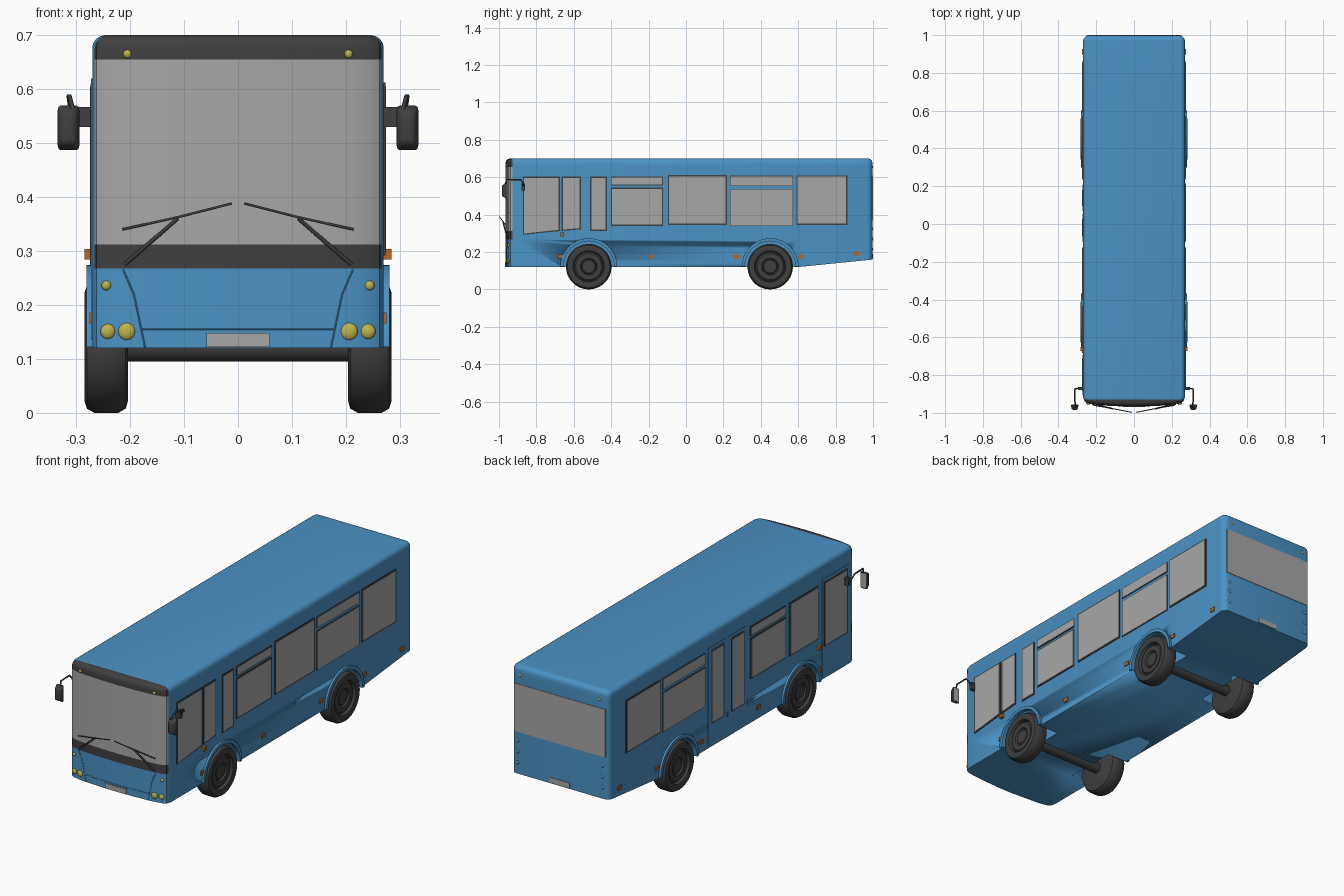
import bpy, bmesh, math
from mathutils import Vector, Matrix

if "Cube" in bpy.data.objects:
    bpy.data.objects.remove(bpy.data.objects["Cube"])


def material(name, r, g, b):
    m = bpy.data.materials.new(name)
    m.diffuse_color = (r, g, b, 1)
    m.use_nodes = True
    m.node_tree.nodes["Principled BSDF"].inputs["Base Color"].default_value = m.diffuse_color
    return m


BLUE = material("blue paint", 0.07, 0.29, 0.56)
GLASS = material("grey glass", 0.39, 0.39, 0.39)
DARK = material("dark trim", 0.05, 0.05, 0.05)
YELLOW = material("yellow lamp", 0.52, 0.46, 0.07)
ORANGE = material("orange marker", 0.5, 0.13, 0.015)

HW = 0.27                      # body half width
AXLES = (-0.52, 0.45)
WHEEL_R = 0.122
FRONT = [(0, -0.965), (0.1, -0.963), (0.2, -0.956), (0.245, -0.948),
         (0.262, -0.938), (HW, -0.915)]


def front_y(x):
    """Depth of the curved front at a given x."""
    x = abs(x)
    for (x0, y0), (x1, y1) in zip(FRONT, FRONT[1:]):
        if x <= x1:
            return y0 + (y1 - y0) * (x - x0) / (x1 - x0)
    return FRONT[-1][1]


def finish(name, bm, mats, angle=35):
    bmesh.ops.recalc_face_normals(bm, faces=bm.faces)
    me = bpy.data.meshes.new(name)
    bm.to_mesh(me)
    bm.free()
    ob = bpy.data.objects.new(name, me)
    bpy.context.collection.objects.link(ob)
    for m in mats:
        me.materials.append(m)
    bpy.ops.object.select_all(action='DESELECT')
    ob.select_set(True)
    bpy.context.view_layer.objects.active = ob
    bpy.ops.object.shade_smooth_by_angle(angle=math.radians(angle))
    return ob


def prism(name, outline, x0, x1, mat):
    """Side outline of (y, z) points extruded along x."""
    bm = bmesh.new()
    f = bm.faces.new([bm.verts.new((x0, y, z)) for y, z in outline])
    r = bmesh.ops.extrude_face_region(bm, geom=[f])
    verts = [v for v in r["geom"] if isinstance(v, bmesh.types.BMVert)]
    bmesh.ops.translate(bm, verts=verts, vec=(x1 - x0, 0, 0))
    return finish(name, bm, [mat])


def box(name, lo, hi, mat):
    return prism(name, [(lo[1], lo[2]), (hi[1], lo[2]), (hi[1], hi[2]), (lo[1], hi[2])],
                 lo[0], hi[0], mat)


def arc(cy, cz, r, a0, a1, n):
    return [(cy + r * math.cos(a0 + (a1 - a0) * i / n),
             cz + r * math.sin(a0 + (a1 - a0) * i / n)) for i in range(n + 1)]


def tube(name, pts, r, mat):
    cu = bpy.data.curves.new(name, 'CURVE')
    cu.dimensions = '3D'
    cu.bevel_depth = r
    cu.bevel_resolution = 1
    cu.use_fill_caps = True
    sp = cu.splines.new('POLY')
    sp.points.add(len(pts) - 1)
    for p, q in zip(sp.points, pts):
        p.co = (*q, 1)
    ob = bpy.data.objects.new(name, cu)
    bpy.context.collection.objects.link(ob)
    cu.materials.append(mat)
    bpy.ops.object.select_all(action='DESELECT')
    ob.select_set(True)
    bpy.context.view_layer.objects.active = ob
    bpy.ops.object.convert(target='MESH')


def lamp(name, x, y, z, r, mat, depth=0.007):
    bm = bmesh.new()
    bmesh.ops.create_uvsphere(bm, u_segments=16, v_segments=8, radius=1,
                              matrix=Matrix.Translation((x, y, z)) @ Matrix.Diagonal((r, depth, r, 1)))
    finish(name, bm, [mat], 60)


def window(name, s, y0, y1, z0, z1, tilt=0.0, rim=0.007):
    """Dark frame plate with a glass plate; tilt raises the rear lower corner."""
    def quad(m):
        return [(y0 + m, z0 + m), (y1 - m, z0 + tilt + m), (y1 - m, z1 - m), (y0 + m, z1 - m)]
    prism(name + "_frame", quad(0), s * (HW - 0.002), s * (HW + 0.003), DARK)
    prism(name + "_glass", quad(rim), s * (HW - 0.002), s * (HW + 0.0045), GLASS)


# Body: plan outline extruded up, roof edge rounded, tail underside raised
R = 0.03
plan = FRONT + arc(HW - R, 0.997 - R, R, 0, math.pi / 2, 5)
plan += [(-x, y) for x, y in reversed(plan) if x > 0]
bm = bmesh.new()
base = bm.faces.new([bm.verts.new((x, y, 0.12)) for x, y in plan])
res = bmesh.ops.extrude_face_region(bm, geom=[base])
bmesh.ops.translate(bm, verts=[v for v in res["geom"] if isinstance(v, bmesh.types.BMVert)],
                    vec=(0, 0, 0.58))
rim = [e for e in bm.edges if all(v.co.z > 0.69 for v in e.verts)]
bmesh.ops.bevel(bm, geom=rim, offset=0.024, segments=4, profile=0.5, affect='EDGES')
for co, no in [((0, 0, 0.268), (0, 0, 1)), ((0, 0, 0.312), (0, 0, 1)), ((0, 0, 0.655), (0, 0, 1)),
               ((0, -0.928, 0), (0, 1, 0)), ((0, 0.6, 0), (0, 1, 0))]:
    bmesh.ops.bisect_plane(bm, geom=bm.verts[:] + bm.edges[:] + bm.faces[:],
                           plane_co=co, plane_no=no)
for v in bm.verts:
    if v.co.z < 0.13 and v.co.y > 0.6:
        v.co.z += 0.04 * (v.co.y - 0.6) / 0.4
for f in bm.faces:
    c = f.calc_center_median()
    if c.y < -0.928 and c.z > 0.268:
        f.material_index = 1 if 0.312 < c.z < 0.655 and abs(c.x) < 0.264 else 2
body = finish("bus_body", bm, [BLUE, GLASS, DARK], 30)

# Wheel wells cut out of the body
for y in AXLES:
    for s in (1, -1):
        cut = prism("wheel_well_cutter", arc(y, WHEEL_R, 0.138, 0, 2 * math.pi, 40)[:-1],
                    s * 0.16, s * 0.32, BLUE)
        cut.hide_render = True
        mod = body.modifiers.new("well", 'BOOLEAN')
        mod.operation, mod.solver, mod.object = 'DIFFERENCE', 'EXACT', cut
        bpy.context.view_layer.objects.active = body
        bpy.ops.object.modifier_apply(modifier=mod.name)
        bpy.data.objects.remove(cut)

# Wheels, arches and axles
TYRE = [(0, 0.268), (0.034, 0.268), (0.04, 0.262), (0.045, 0.272), (0.07, 0.272), (0.078, 0.264),
        (0.084, 0.279), (0.102, 0.284), (0.114, 0.28), (WHEEL_R, 0.266), (WHEEL_R, 0.222),
        (0.114, 0.208), (0.1, 0.204), (0, 0.204)]
for end, y in zip(("front", "rear"), AXLES):
    prism(end + "_axle", arc(y, WHEEL_R, 0.027, 0, 2 * math.pi, 16)[:-1], -0.21, 0.21, DARK)
    for s in (1, -1):
        bm = bmesh.new()
        vs = [bm.verts.new((s * x, y, WHEEL_R + r)) for r, x in TYRE]
        es = [bm.edges.new(p) for p in zip(vs, vs[1:])]
        bmesh.ops.spin(bm, geom=vs + es, cent=(0, y, WHEEL_R), axis=(1, 0, 0),
                       angle=2 * math.pi, steps=28)
        bmesh.ops.remove_doubles(bm, verts=bm.verts, dist=1e-4)
        finish(end + "_wheel", bm, [DARK], 40)
        prism(end + "_wheel_arch", arc(y, WHEEL_R, 0.152, 0, math.pi, 24)
              + arc(y, WHEEL_R, 0.136, math.pi, 0, 24), s * 0.262, s * 0.281, BLUE)

# Side windows shared by both sides, then the ones that differ
for s in (1, -1):
    window("rear_side_window", s, 0.59, 0.863, 0.345, 0.61)
    window("rear_split_lower", s, 0.235, 0.573, 0.34, 0.538, rim=0.003)
    window("rear_split_upper", s, 0.235, 0.573, 0.552, 0.608, rim=0.003)
    window("front_split_lower", s, -0.402, -0.122, 0.34, 0.545)
    window("front_split_upper", s, -0.402, -0.122, 0.555, 0.603, rim=0.005)
window("middle_window", 1, -0.097, 0.218, 0.345, 0.612)
window("narrow_window", 1, -0.513, -0.423, 0.313, 0.603)
window("cab_rear_window", 1, -0.665, -0.562, 0.313, 0.603, 0.008)
window("driver_window", 1, -0.872, -0.675, 0.292, 0.603, 0.02)
for y0, y1 in ((0.065, 0.21), (-0.095, 0.055)):
    box("middle_door_leaf", (-HW - 0.002, y0, 0.135), (-HW + 0.002, y1, 0.62), BLUE)
    window("middle_door_window", -1, y0 + 0.022, y1 - 0.022, 0.235, 0.603)
window("left_cab_window", -1, -0.66, -0.43, 0.335, 0.603)
box("front_door_leaf", (-HW - 0.002, -0.905, 0.135), (-HW + 0.002, -0.69, 0.62), BLUE)
window("front_door_window", -1, -0.89, -0.705, 0.28, 0.603)

# Rear window and number plates
box("rear_window", (-0.252, 0.99, 0.37), (0.252, 0.9995, 0.61), GLASS)
box("rear_plate", (-0.055, 0.99, 0.165), (0.055, 1.0, 0.19), GLASS)
box("front_plate", (-0.058, -0.969, 0.122), (0.058, -0.96, 0.148), GLASS)

# Front seams
tube("front_seam", [(x / 100, front_y(x / 100) - 0.0005, 0.155) for x in range(-18, 19, 6)], 0.0015, BLUE)
for s in (1, -1):
    tube("front_corner_seam", [(s * x, front_y(x) - 0.0005, z) for x, z in
                               ((0.213, 0.266), (0.193, 0.22), (0.172, 0.12))], 0.0015, BLUE)

    # Lamps
    for x, z, r in ((0.206, 0.151, 0.016), (0.241, 0.151, 0.014), (0.244, 0.236, 0.009),
                    (0.205, 0.665, 0.008)):
        lamp("front_lamp", s * x, front_y(x), z, r, YELLOW)
    for z in (0.215, 0.27, 0.325):
        lamp("tail_lamp", s * 0.235, 0.995, z, 0.01, BLUE, 0.005)
    lamp("rear_top_lamp", s * 0.22, 0.995, 0.655, 0.008, YELLOW, 0.005)

    # Orange side markers and turn signal
    for y, z in ((-0.67, 0.176), (-0.185, 0.176), (0.27, 0.176), (0.615, 0.176), (0.912, 0.192)):
        box("side_marker", (s * 0.266, y - 0.014, z - 0.01), (s * 0.275, y + 0.014, z + 0.01), ORANGE)
    box("turn_signal", (s * 0.266, -0.672, 0.284), (s * 0.284, -0.652, 0.304), ORANGE)

    # Wipers
    tube("wiper_arm", [(s * 0.21, -0.955, 0.275), (s * 0.112, -0.978, 0.36)], 0.004, DARK)
    tube("wiper_blade", [(s * 0.214, -0.96, 0.34), (s * 0.11, -0.978, 0.363),
                         (s * 0.012, -0.997, 0.388)], 0.0025, DARK)

    # Mirror: bracket, bent arm, tapered housing, glass
    box("mirror_bracket", (s * 0.265, -0.88, 0.53), (s * 0.296, -0.862, 0.567), DARK)
    tube("mirror_arm", [(s * 0.29, -0.87, 0.55), (s * 0.312, -0.872, 0.572), (s * 0.314, -0.885, 0.587),
                        (s * 0.312, -0.955, 0.587), (s * 0.305, -0.97, 0.56)], 0.004, DARK)
    bm = bmesh.new()
    bmesh.ops.create_cube(bm, size=1)
    for v in bm.verts:
        k = 0.65 if v.co.y < 0 else 1
        v.co = Vector((s * 0.314 + v.co.x * 0.044 * k, -0.97 + v.co.y * 0.028,
                       0.528 + v.co.z * 0.088 * k))
    bmesh.ops.bevel(bm, geom=bm.edges[:], offset=0.007, segments=2, profile=0.5, affect='EDGES')
    finish("mirror_housing", bm, [DARK], 50)
    box("mirror_glass", (s * 0.299, -0.958, 0.493), (s * 0.329, -0.9545, 0.563), GLASS)
